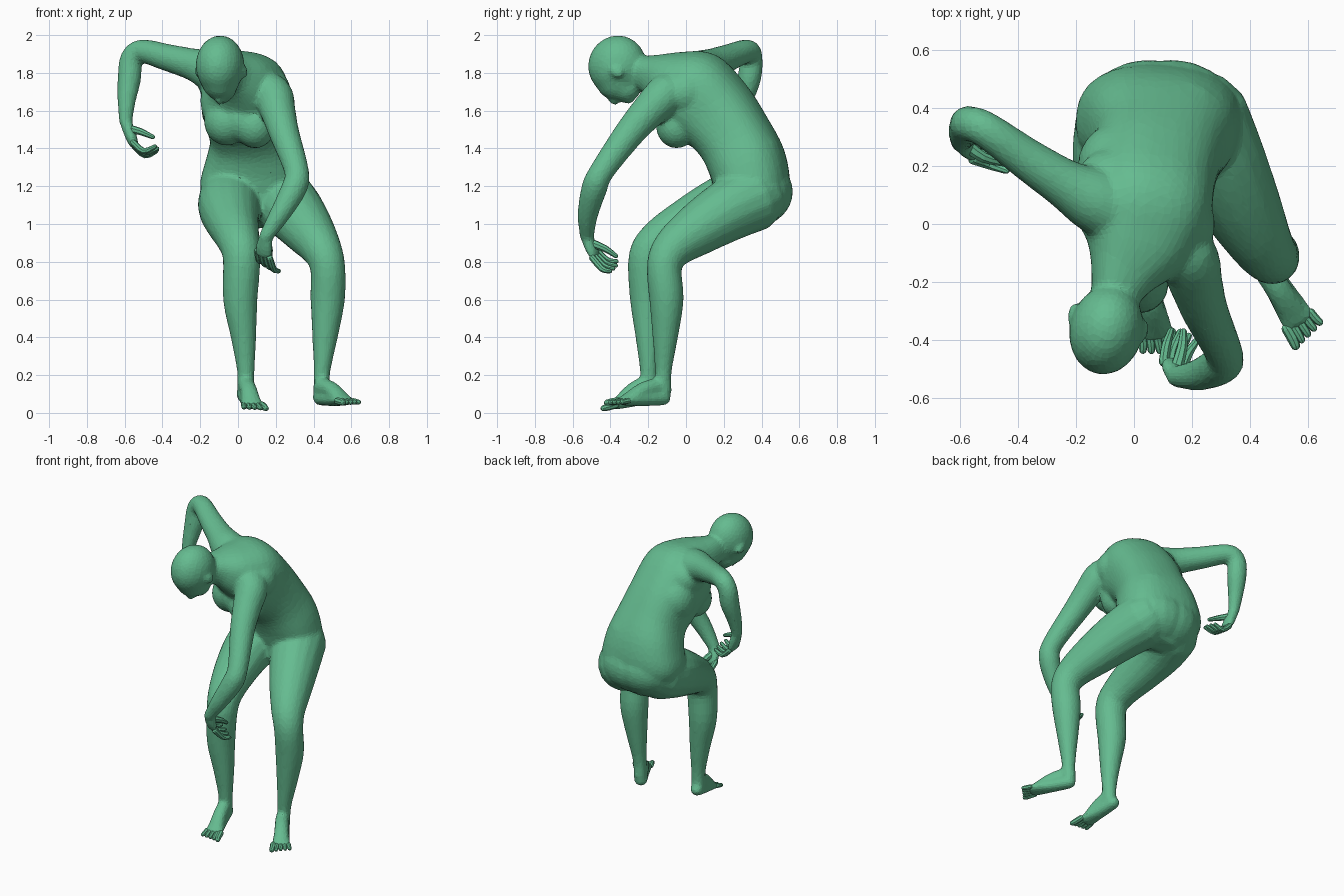
import bpy, bmesh
from mathutils import Vector, Matrix

cube = bpy.data.objects.get("Cube")
if cube:
    bpy.data.objects.remove(cube, do_unlink=True)

skin = bpy.data.materials.new("green_skin")
skin.use_nodes = True
color = (0.13, 0.50, 0.28, 1)
skin.diffuse_color = color
skin.node_tree.nodes["Principled BSDF"].inputs["Base Color"].default_value = color


def spline(stations, steps):
    """Catmull-Rom through stations of any length."""
    pts = [Vector(s) for s in stations]
    pts = [pts[0]] + pts + [pts[-1]]
    out = []
    for a, b, c, d in zip(pts, pts[1:], pts[2:], pts[3:]):
        for i in range(steps):
            t = i / steps
            out.append(b + (c - a) * (t / 2) + (a * 2 - b * 5 + c * 4 - d) * (t * t / 2)
                       + (b * 3 - a - c * 3 + d) * (t ** 3 / 2))
    return out + [pts[-1]]


def sweep(bm, stations, side=(1, 0, 0), side_end=None, sides=16, steps=4, power=2):
    """Rounded tube; each station is x, y, z, width radius, depth radius."""
    stations = [s if len(s) == 5 else (*s, s[3]) for s in stations]
    rows = spline(stations, steps)
    a, b = Vector(side), Vector(side_end or side)
    ring_template = bmesh.new()
    bmesh.ops.create_circle(ring_template, segments=sides, radius=1)
    # a higher power gives a boxier section
    circle = [v.co / (abs(v.co.x) ** power + abs(v.co.y) ** power) ** (1 / power)
              for v in ring_template.verts]
    ring_template.free()
    centres = [Vector(r[:3]) for r in rows]
    sections = []
    for i, r in enumerate(rows):
        t = (centres[min(i + 1, len(rows) - 1)] - centres[max(i - 1, 0)]).normalized()
        sections.append((centres[i], t, r[3], r[4], i / (len(rows) - 1)))
    # rounded ends: shrunken rings pushed outwards
    c, t, w, d, k = sections[0]
    caps = [(c - t * d * push, t, w * s, d * s, k) for push, s in ((.85, .4), (.5, .82))]
    c, t, w, d, k = sections[-1]
    ends = [(c + t * d * push, t, w * s, d * s, k) for push, s in ((.5, .82), (.85, .4))]
    rings = []
    for c, t, w, d, k in caps + sections + ends:
        s = a.lerp(b, k)
        s = (s - t * s.dot(t)).normalized()
        u = t.cross(s)
        rings.append([bm.verts.new(c + s * (p.x * w) + u * (p.y * d)) for p in circle])
    for p, q in zip(rings, rings[1:]):
        for i in range(sides):
            j = (i + 1) % sides
            bm.faces.new((p[i], p[j], q[j], q[i]))
    bm.faces.new(rings[0][::-1])
    bm.faces.new(rings[-1])


def ball(bm, centre, radii, basis=Matrix.Identity(3)):
    m = Matrix.Translation(centre) @ basis.to_4x4() @ Matrix.Diagonal((*radii, 1))
    bmesh.ops.create_uvsphere(bm, u_segments=20, v_segments=14, radius=1, matrix=m)


def make_object(name, bm):
    bmesh.ops.recalc_face_normals(bm, faces=bm.faces)
    mesh = bpy.data.meshes.new(name)
    bm.to_mesh(mesh)
    bm.free()
    mesh.materials.append(skin)
    ob = bpy.data.objects.new(name, mesh)
    bpy.context.collection.objects.link(ob)
    return ob


body = bmesh.new()

# torso, from the seat up the bent spine to the neck
sweep(body, [(.09, .37, 1.10, .22, .14), (.085, .355, 1.18, .285, .195), (.09, .325, 1.32, .265, .205),
             (.08, .255, 1.46, .228, .20), (.05, .155, 1.59, .228, .215), (.03, .03, 1.70, .225, .23),
             (.005, -.075, 1.755, .185, .165), (-.04, -.18, 1.79, .115, .105),
             (-.07, -.26, 1.80, .08, .085), (-.09, -.33, 1.82, .07, .075)],
      side=(1, 0, 0), side_end=(.85, -.42, -.3), sides=32, power=2.4)
# breasts, shoulder blades, back muscles and seat
for centre, radii in (((-.06, 0, 1.54), (.12, .115, .125)),
                      ((.02, -.03, 1.55), (.11, .11, .12)),
                      ((.09, -.05, 1.52), (.11, .11, .12)),
                      ((-.08, .12, 1.74), (.13, .14, .125)),
                      ((.16, 0, 1.70), (.12, .13, .125)),
                      ((-.05, .20, 1.61), (.145, .15, .16)),
                      ((.15, .33, 1.35), (.19, .18, .18)),
                      ((.13, .20, 1.58), (.14, .15, .16)),
                      ((.05, .36, 1.17), (.235, .207, .185)),
                      ((.13, .36, 1.17), (.235, .207, .185))):
    ball(body, centre, radii)

# head: skull, jaw, nose, ears
side = Vector((.97, -.23, 0)).normalized()
face = Vector((-.1, -.43, -.9)).normalized()
crown = face.cross(side)
basis = Matrix((side, crown, face)).transposed()
skull = Vector((-.095, -.365, 1.84))
for at, radii in (((0, 0, 0), (.128, .155, .16)),
                  ((0, -.03, .05), (.105, .125, .13)),
                  ((0, -.085, .085), (.08, .09, .08)),
                  ((0, -.065, .175), (.02, .035, .025)),
                  ((0, -.135, .125), (.04, .03, .035)),
                  ((.128, -.04, .02), (.016, .042, .028)),
                  ((-.128, -.04, .02), (.016, .042, .028))):
    ball(body, skull + basis @ Vector(at), radii, basis)

# arms
sweep(body, [(.08, -.05, 1.72, .11), (.18, -.11, 1.685, .108), (.212, -.20, 1.595, .094),
             (.245, -.30, 1.48, .081), (.31, -.445, 1.28, .066), (.297, -.485, 1.19, .069),
             (.22, -.52, 1.05, .055), (.145, -.525, .93, .038)])
sweep(body, [(-.05, .04, 1.78, .12), (-.15, .09, 1.815, .11), (-.24, .14, 1.845, .086),
             (-.37, .225, 1.88, .073), (-.51, .325, 1.915, .063), (-.565, .345, 1.87, .062),
             (-.575, .335, 1.77, .063), (-.59, .305, 1.65, .049), (-.595, .28, 1.54, .036)],
      side=(0, 1, 0))

# legs
sweep(body, [(.22, .36, 1.14, .18), (.29, .22, 1.07, .165), (.37, .06, .97, .14),
             (.44, -.07, .87, .11), (.475, -.115, .77, .094), (.475, -.103, .6, .092),
             (.46, -.11, .4, .068), (.445, -.12, .22, .045), (.44, -.12, .11, .044)])
sweep(body, [(-.025, .34, 1.14, .18), (-.045, .20, 1.09, .168), (-.03, .03, 1.01, .142),
             (0, -.13, .92, .115), (.02, -.205, .82, .101), (.012, -.205, .6, .092),
             (.03, -.2, .4, .068), (.041, -.197, .22, .047), (.04, -.195, .12, .046)])


def foot(name, heel, ankle, ball_of_foot, tips, across):
    """Sole and instep go into the body; toes fan over the front edge."""
    heel, ankle, front, tips, across = map(Vector, (heel, ankle, ball_of_foot, tips, across))
    across.normalize()
    mid = heel.lerp(front, .5)
    sweep(body, [(*heel, .044, .042), (*mid, .05, .038), (*front, .063, .026)], side=across)
    top = ankle.lerp(front, .45) + Vector((0, 0, .015))
    sweep(body, [(*ankle, .045, .048), (*top, .046, .042), (*front, .052, .022)], side=across)
    toes = bmesh.new()
    for i in range(5):
        o = across * (i - 2) * .026
        reach = (tips - front) * (1.1 - .08 * i)
        r = .019 if i == 0 else .015
        sweep(toes, [(*(front + o * .95), r), (*(front + o + reach * .6), r),
                     (*(front + o * 1.1 + reach), r * .85)], side=across, sides=8, steps=2)
    make_object(name, toes)


foot("left_toes", (.435, -.118, .08), (.445, -.145, .14), (.567, -.332, .064),
     (.60, -.382, .055), (.8, .55, 0))
foot("right_toes", (.032, -.165, .10), (.042, -.21, .15), (.078, -.38, .042),
     (.09, -.44, .026), (-1, -.15, 0))


def hand(name, wrist, knuckles, bend, tips, spread, thumb):
    """Palm goes into the body; four curled fingers and a thumb are separate."""
    wrist, knuckles, bend, tips, spread = map(Vector, (wrist, knuckles, bend, tips, spread))
    spread.normalize()
    sweep(body, [(*wrist, .036, .031), (*wrist.lerp(knuckles, .5), .048, .033),
                 (*knuckles, .05, .026)], side=spread)
    digits = bmesh.new()
    for i in range(4):
        o = spread * (i - 1.5) * .026
        end = knuckles.lerp(tips, 1 - .06 * abs(i - 1.2)) + o * 1.4
        sweep(digits, [(*(knuckles + o), .018), (*(bend + o * 1.2), .017), (*end, .012)],
              side=spread, sides=8, steps=3)
    sweep(digits, [(*wrist.lerp(knuckles, .3), .024), (*thumb[0], .019), (*thumb[1], .012)],
          side=spread, sides=8, steps=3)
    make_object(name, digits)


hand("left_fingers", (.145, -.525, .93), (.135, -.485, .84), (.15, -.43, .785),
     (.175, -.375, .77), (.75, -.25, -.45), ((.165, -.43, .87), (.17, -.37, .83)))
hand("right_fingers", (-.595, .28, 1.54), (-.55, .26, 1.42), (-.495, .25, 1.375),
     (-.425, .235, 1.395), (.1, 1, -.25), ((-.52, .23, 1.49), (-.45, .21, 1.46)))

# fuse the masses into one faceted skin
figure = make_object("body", body)
fuse = figure.modifiers.new("fuse", 'REMESH')
fuse.mode = 'VOXEL'
fuse.voxel_size = .011
relax = figure.modifiers.new("relax", 'SMOOTH')
relax.factor = .5
relax.iterations = 14
facet = figure.modifiers.new("facet", 'DECIMATE')
facet.ratio = .16
bpy.context.view_layer.update()
graph = bpy.context.evaluated_depsgraph_get()
final = bpy.data.meshes.new_from_object(figure.evaluated_get(graph))
figure.modifiers.clear()
figure.data = final
if not final.materials:
    final.materials.append(skin)
